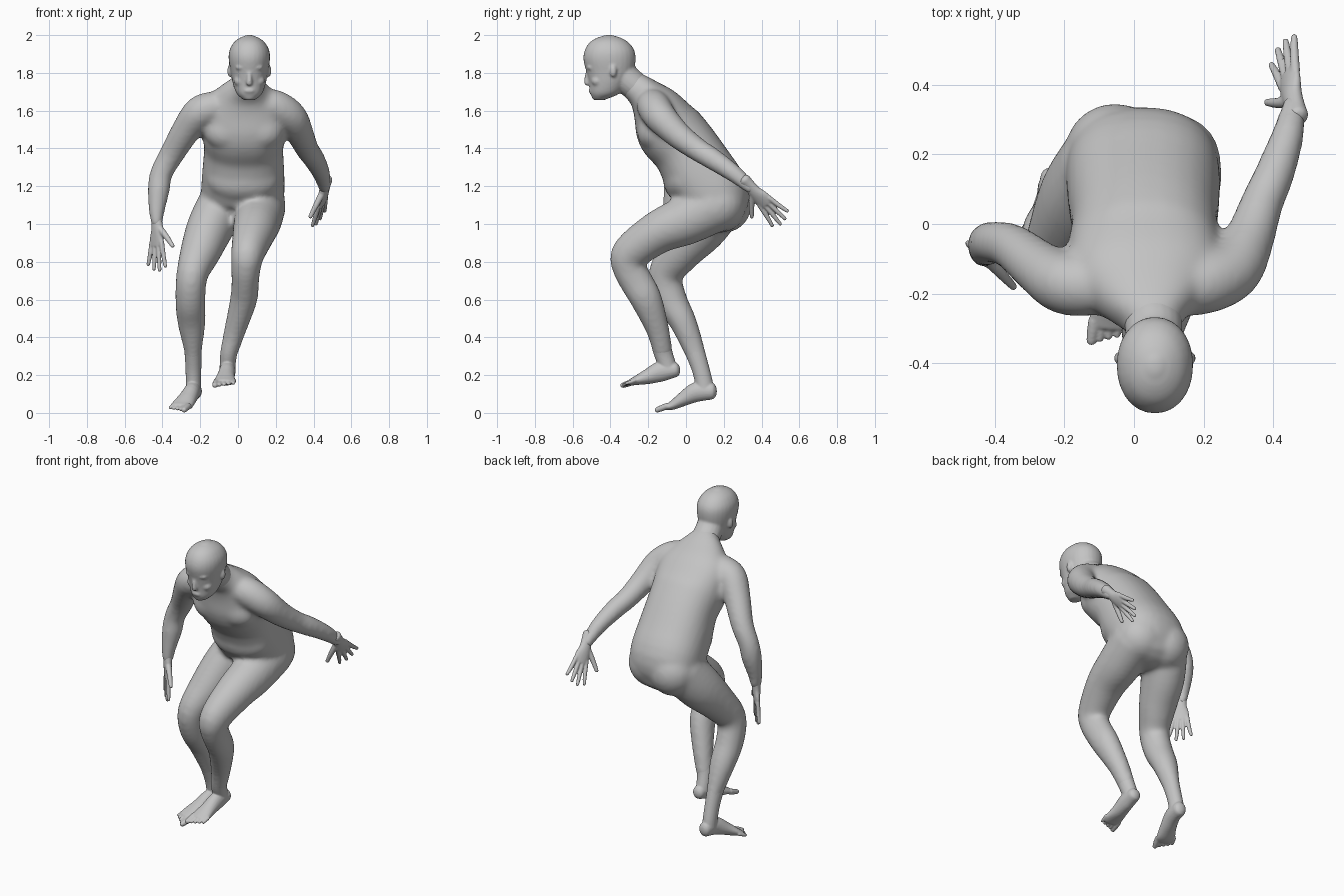
import bpy, bmesh, math
from mathutils import Vector, Matrix

cube = bpy.data.objects.get("Cube")
if cube:
    bpy.data.objects.remove(cube, do_unlink=True)

skin = bpy.data.materials.new("plain grey")
skin.use_nodes = True
GREY = (0.55, 0.55, 0.55, 1)
skin.diffuse_color = GREY
skin.node_tree.nodes["Principled BSDF"].inputs["Base Color"].default_value = GREY

X, Y, Z = Vector((1, 0, 0)), Vector((0, 1, 0)), Vector((0, 0, 1))


def spline(rows, steps=4):
    """Smoothly resample rows of numbers."""
    rows = [rows[0]] + rows + [rows[-1]]
    out = []
    for p, q, r, s in zip(rows, rows[1:], rows[2:], rows[3:]):
        for k in range(steps):
            t = k / steps
            out.append([b + 0.5 * t * (c - a + t * (2*a - 5*b + 4*c - d + t * (3*(b - c) + d - a)))
                        for a, b, c, d in zip(p, q, r, s)])
    return out + [list(rows[-1])]


def loft(bm, rings, side, axis=None, dome=0.7, square=1.0, sides=20):
    """Closed tube through rings of (x, y, z, half width, half depth)."""
    rows = spline([tuple(r) if len(r) == 5 else (*r, r[3]) for r in rings])
    mids = [Vector(r[:3]) for r in rows]
    frames = []
    for i, row in enumerate(rows):
        tan = axis or (mids[min(i + 1, len(mids) - 1)] - mids[max(i - 1, 0)]).normalized()
        frames.append((mids[i], tan, row[3], row[4]))

    def capped(frame, sign):
        mid, tan, a, b = frame
        for ang in (0.5, 1.0, 1.4):
            s, c = math.sin(ang), math.cos(ang)
            yield mid + tan * sign * s * dome * min(a, b), tan, a * c, b * c

    frames = list(capped(frames[0], -1))[::-1] + frames + list(capped(frames[-1], 1))
    loops = []
    for mid, tan, a, b in frames:
        u = (side - tan * side.dot(tan)).normalized()
        v = tan.cross(u)
        loop = []
        for k in range(sides):
            ang = math.tau * k / sides
            c, s = math.cos(ang), math.sin(ang)
            c, s = (math.copysign(abs(w) ** square, w) for w in (c, s))
            loop.append(bm.verts.new(mid + u * a * c + v * b * s))
        loops.append(loop)
    for lo, hi in zip(loops, loops[1:]):
        for k in range(sides):
            n = (k + 1) % sides
            bm.faces.new((lo[k], lo[n], hi[n], hi[k]))
    bm.faces.new(loops[0][::-1])
    bm.faces.new(loops[-1])


def blob(bm, centre, radii):
    """Ellipsoid muscle or feature."""
    place = Matrix.Translation(centre) @ Matrix.Diagonal((*radii, 1))
    bmesh.ops.create_uvsphere(bm, u_segments=20, v_segments=12, radius=1, matrix=place)


def fuse(bm, name, voxel, rounds):
    """Blend the overlapping shells into one smooth skin."""
    bmesh.ops.recalc_face_normals(bm, faces=bm.faces)
    mesh = bpy.data.meshes.new(name)
    bm.to_mesh(mesh)
    bm.free()
    mesh.materials.append(skin)
    ob = bpy.data.objects.new(name, mesh)
    bpy.context.collection.objects.link(ob)
    remesh = ob.modifiers.new("blend", 'REMESH')
    remesh.mode = 'VOXEL'
    remesh.voxel_size = voxel
    remesh.use_smooth_shade = True
    soften = ob.modifiers.new("soften", 'SMOOTH')
    soften.factor = 0.5
    soften.iterations = rounds


# Torso leaning forward, from pelvis to base of neck
body = bmesh.new()
loft(body, [
    (.025, .16, 1.06, .2, .155), (.025, .152, 1.15, .22, .187), (.028, .075, 1.265, .218, .192),
    (.03, -.005, 1.4, .21, .178), (.03, -.09, 1.5, .222, .178), (.035, -.155, 1.61, .22, .138),
    (.045, -.222, 1.69, .15, .092), (.055, -.28, 1.735, .085, .076),
], X, square=.88, sides=28)
for s in (-1, 1):
    blob(body, (.03 + s * .09, -.175, 1.49), (.12, .085, .1))      # chest
blob(body, (-.055, .205, 1.1), (.145, .142, .145))                 # right buttock
blob(body, (.1, .18, 1.105), (.15, .14, .145))                     # left buttock
blob(body, (.028, -.01, 1.235), (.195, .112, .125))                # belly

# Right arm hanging, left arm swung back
loft(body, [
    (-.12, -.18, 1.62, .085), (-.2, -.17, 1.59, .09), (-.272, -.125, 1.5, .078),
    (-.35, -.065, 1.37, .066), (-.405, -.052, 1.27, .06), (-.42, -.06, 1.18, .059),
    (-.43, -.08, 1.07, .043), (-.43, -.09, 1.0, .036, .03),
], Y)
loft(body, [
    (.14, -.18, 1.635, .085), (.21, -.167, 1.615, .09), (.285, -.13, 1.56, .085),
    (.332, -.04, 1.47, .072), (.367, .06, 1.395, .062), (.402, .14, 1.345, .058),
    (.44, .25, 1.27, .048), (.46, .345, 1.19, .034),
], Vector((0, 1, 1)))

# Bent legs down to the shins, the left one lifted forward
loft(body, [
    (.125, .16, 1.1, .13, .14), (.105, .0, 1.02, .127, .132), (.085, -.15, .955, .114, .114),
    (.052, -.295, .845, .09, .1), (.042, -.3, .77, .079, .09), (.038, -.26, .69, .073, .088),
    (.03, -.21, .6, .072, .084), (-.015, -.15, .44, .058, .062), (-.048, -.122, .32, .047, .052),
], X)
loft(body, [
    (-.085, .17, 1.1, .13, .14), (-.148, .08, .98, .124, .137), (-.2, -.03, .85, .107, .11),
    (-.243, -.108, .73, .084, .092), (-.252, -.08, .6, .08, .086), (-.246, -.015, .48, .075, .072),
    (-.238, .045, .33, .048, .056), (-.236, .075, .24, .043, .048),
], X)
fuse(body, "body", .013, 12)

# Head and neck with simple facial features
head = bmesh.new()
MID = .06
loft(head, [
    (.052, -.235, 1.7, .08, .07), (.055, -.28, 1.737, .083, .077), (.058, -.32, 1.775, .081, .077),
    (MID, -.36, 1.83, .077, .077),
], X)
loft(head, [
    (MID, -.455, 1.662, .037, .035), (MID, -.43, 1.69, .067, .077), (MID, -.412, 1.74, .086, .101),
    (MID, -.402, 1.8, .098, .124), (MID, -.405, 1.87, .109, .138), (MID, -.405, 1.92, .105, .131),
    (MID, -.407, 1.96, .083, .104), (MID, -.408, 1.984, .053, .067), (MID, -.408, 1.996, .024, .03),
], X, axis=Z, dome=.2, square=.95, sides=28)
loft(head, [(MID, -.518, 1.81, .011), (MID, -.526, 1.77, .013), (MID, -.522, 1.745, .018, .017)], X)  # nose
blob(head, (MID, -.502, 1.705), (.029, .015, .012))                # lips
blob(head, (MID, -.477, 1.675), (.034, .022, .021))                # chin
for s in (-1, 1):
    blob(head, (MID + s * .034, -.505, 1.828), (.04, .022, .014))  # brow
    blob(head, (MID + s * .046, -.47, 1.757), (.036, .032, .03))   # cheek
    blob(head, (MID + s * .105, -.385, 1.81), (.012, .018, .033))  # ear
fuse(head, "head", .007, 5)


def hand(name, wrist, along, side):
    """Open hand; side points toward the thumb."""
    wrist, along = Vector(wrist), Vector(along).normalized()
    side = Vector(side)
    side = (side - along * side.dot(along)).normalized()

    def at(u, v, *size):
        return (*(wrist + along * u + side * v), *size)

    bm = bmesh.new()
    loft(bm, [at(-.06, 0, .033, .031), at(-.02, 0, .031, .026), at(.03, .004, .038, .024),
              at(.08, 0, .048, .019), at(.115, 0, .044, .015)], side)
    for i, length in enumerate((.122, .142, .135, .11)):
        v = .036 - .024 * i
        loft(bm, [at(.095, v, .0135), at(.11 + length / 2, v * 1.4, .0125),
                  at(.105 + length, v * 1.8, .0095)], side, sides=12)
    loft(bm, [at(.02, .018, .019), at(.07, .072, .0155), at(.122, .12, .011)], along, sides=12)
    fuse(bm, name, .005, 2)


hand("right_hand", (-.43, -.09, 1.0), (0, -.05, -1), (1, -1, 0))
hand("left_hand", (.46, .35, 1.19), (-.15, .67, -.73), (-.5, -.65, -.57))


def foot(name, ankle, rings, inner):
    """Ankle and foot with five toes; inner is the big toe's x direction."""
    bm = bmesh.new()
    loft(bm, ankle, X)
    loft(bm, rings, X)
    ball, before = Vector(rings[-1][:3]), Vector(rings[-2][:3])
    ahead = (ball - before).normalized()
    side = ahead.cross(Z).normalized()
    if side.x * inner < 0:
        side.negate()
    for i in range(5):
        size = .017 if i == 0 else .0125 - .0006 * i
        base = ball + side * (.042 - .0235 * i) - ahead * (.012 + .005 * i)
        tip = base + ahead * (.066 - .004 * i)
        loft(bm, [(*base, size), (*base.lerp(tip, .5), size), (*tip, size * .85)], side, sides=12)
    fuse(bm, name, .005, 4)


foot("left_foot", [
    (-.03, -.137, .39, .05, .054), (-.048, -.122, .32, .045, .05), (-.055, -.1, .255, .042, .047),
    (-.055, -.095, .225, .042, .05),
], [
    (-.05, -.057, .228, .038, .04), (-.056, -.13, .22, .043, .054), (-.064, -.2, .193, .047, .041),
    (-.07, -.262, .172, .056, .025), (-.074, -.292, .162, .055, .018),
], -1)
foot("right_foot", [
    (-.238, .045, .33, .046, .053), (-.236, .075, .24, .042, .047), (-.236, .093, .17, .041, .047),
    (-.236, .1, .12, .041, .05),
], [
    (-.229, .136, .115, .039, .045), (-.242, .06, .112, .043, .053), (-.267, -.01, .076, .049, .039),
    (-.293, -.064, .044, .057, .026), (-.305, -.092, .033, .056, .018),
], 1)
